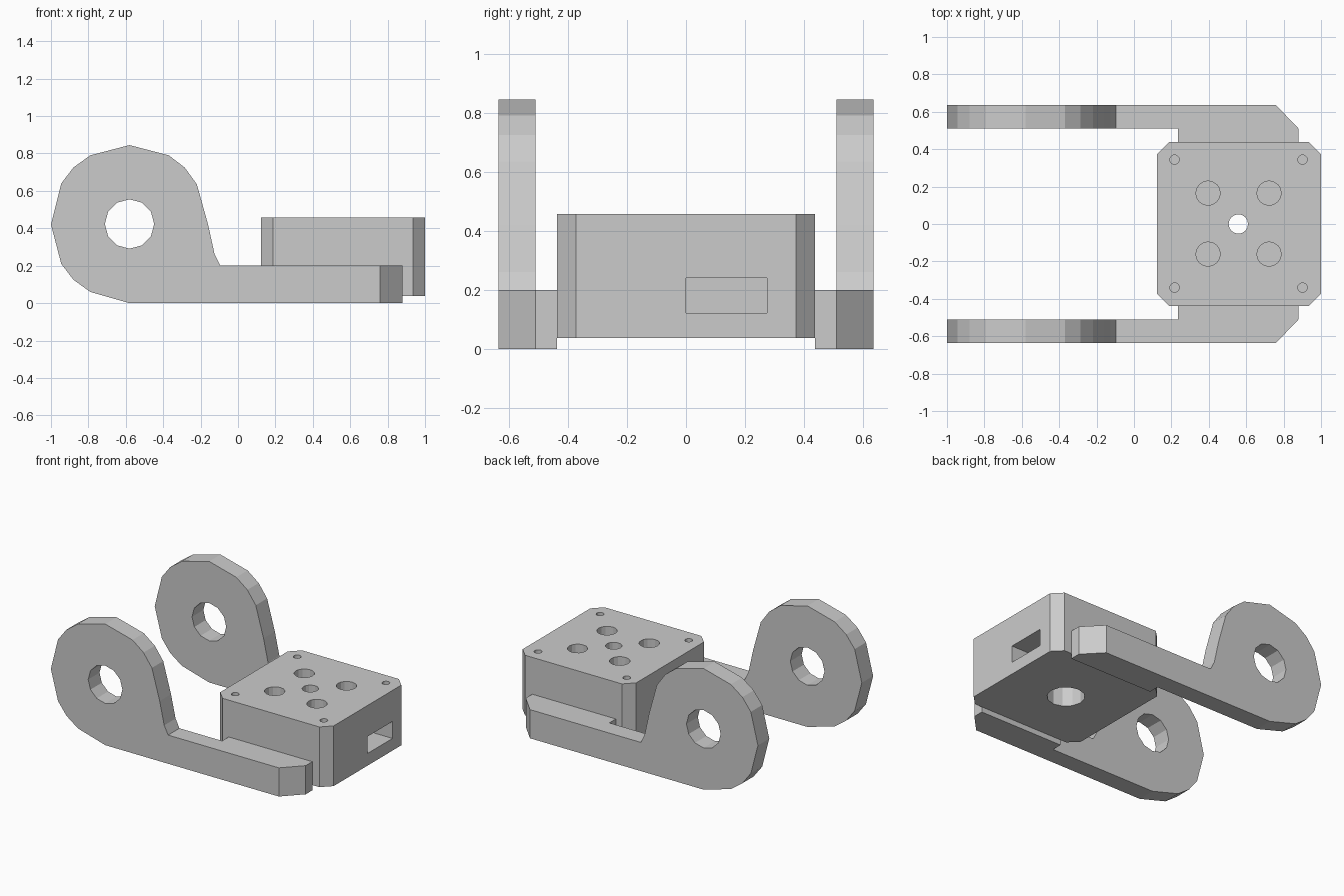
import bpy, bmesh, math
from mathutils import Vector

if "Cube" in bpy.data.objects:
    bpy.data.objects.remove(bpy.data.objects["Cube"])


def prism(name, outline, axis, lo, hi):
    """Extrude a 2D outline along 'y' (x,z outline) or 'z' (x,y outline)."""
    bm = bmesh.new()
    place = (lambda a, b, t: (a, t, b)) if axis == 'y' else (lambda a, b, t: (a, b, t))
    face = bm.faces.new([bm.verts.new(place(a, b, lo)) for a, b in outline])
    geo = bmesh.ops.extrude_face_region(bm, geom=[face])['geom']
    move = Vector(place(0, 0, hi - lo))
    bmesh.ops.translate(bm, vec=move, verts=[g for g in geo if isinstance(g, bmesh.types.BMVert)])
    bmesh.ops.recalc_face_normals(bm, faces=bm.faces)
    mesh = bpy.data.meshes.new(name)
    bm.to_mesh(mesh)
    bm.free()
    obj = bpy.data.objects.new(name, mesh)
    bpy.context.collection.objects.link(obj)
    return obj


def circle(cx, cy, r, n):
    return [(cx + r * math.cos(2 * math.pi * i / n), cy + r * math.sin(2 * math.pi * i / n))
            for i in range(n)]


def rect(x0, x1, y0, y1):
    return [(x0, y0), (x1, y0), (x1, y1), (x0, y1)]


def apply(obj, mod):
    bpy.context.view_layer.objects.active = obj
    bpy.ops.object.modifier_apply(modifier=mod.name)


def combine(obj, other, operation):
    other.hide_render = True
    mod = obj.modifiers.new("combine", 'BOOLEAN')
    mod.operation, mod.solver, mod.object = operation, 'EXACT', other
    apply(obj, mod)
    bpy.data.objects.remove(other)


# Side arms: low-poly ring end running into a flat bar
arm_outline = [(-0.58, 0), (-0.79, 0.06), (-0.88, 0.125), (-0.945, 0.21), (-1, 0.42),
               (-0.945, 0.64), (-0.88, 0.725), (-0.79, 0.79), (-0.58, 0.845),
               (-0.37, 0.79), (-0.285, 0.725), (-0.22, 0.635), (-0.16, 0.42),
               (-0.125, 0.26), (-0.095, 0.2), (0.88, 0.2), (0.88, 0)]
arms = prism("side_arms", arm_outline, 'y', 0.51, 0.635)
for v in arms.data.vertices:  # chamfered outer end
    if v.co.x > 0.8 and v.co.y > 0.6:
        v.co.x = 0.76
combine(arms, prism("pivot_cut", circle(-0.58, 0.423, 0.132, 12), 'y', 0.4, 0.8), 'DIFFERENCE')
combine(arms, prism("mount_tab", rect(0.235, 0.88, 0.437, 0.51), 'z', 0, 0.2), 'UNION')
mirror = arms.modifiers.new("mirror", 'MIRROR')
mirror.use_axis = (False, True, False)
mirror.use_mirror_merge = False
apply(arms, mirror)

# Housing block with chamfered corners
X0, X1, Y, C = 0.123, 1.0, 0.438, 0.065
block = prism("housing_block",
              [(X0 + C, -Y), (X1 - C, -Y), (X1, -Y + C), (X1, Y - C),
               (X1 - C, Y), (X0 + C, Y), (X0, Y - C), (X0, -Y + C)], 'z', 0.037, 0.457)

# Centre through-hole, wide bottom bore and side slot
combine(block, prism("centre_cut", circle(0.558, 0, 0.052, 16), 'z', -0.1, 0.6), 'DIFFERENCE')
combine(block, prism("bore_cut", circle(0.558, 0, 0.12, 12), 'z', -0.1, 0.2), 'DIFFERENCE')
combine(block, prism("slot_cut", rect(0.78, 1.1, 0, 0.275), 'z', 0.122, 0.24), 'DIFFERENCE')

# Blind mounting holes and corner screw holes in the top face
for sx in (-1, 1):
    for sy in (-1, 1):
        for dx, dy, r in ((0.163, 0.163, 0.065), (0.342, 0.342, 0.025)):
            hole = prism("hole_cut", circle(0.559 + sx * dx, sy * dy + 0.002, r, 16), 'z', 0.26, 0.6)
            combine(block, hole, 'DIFFERENCE')
